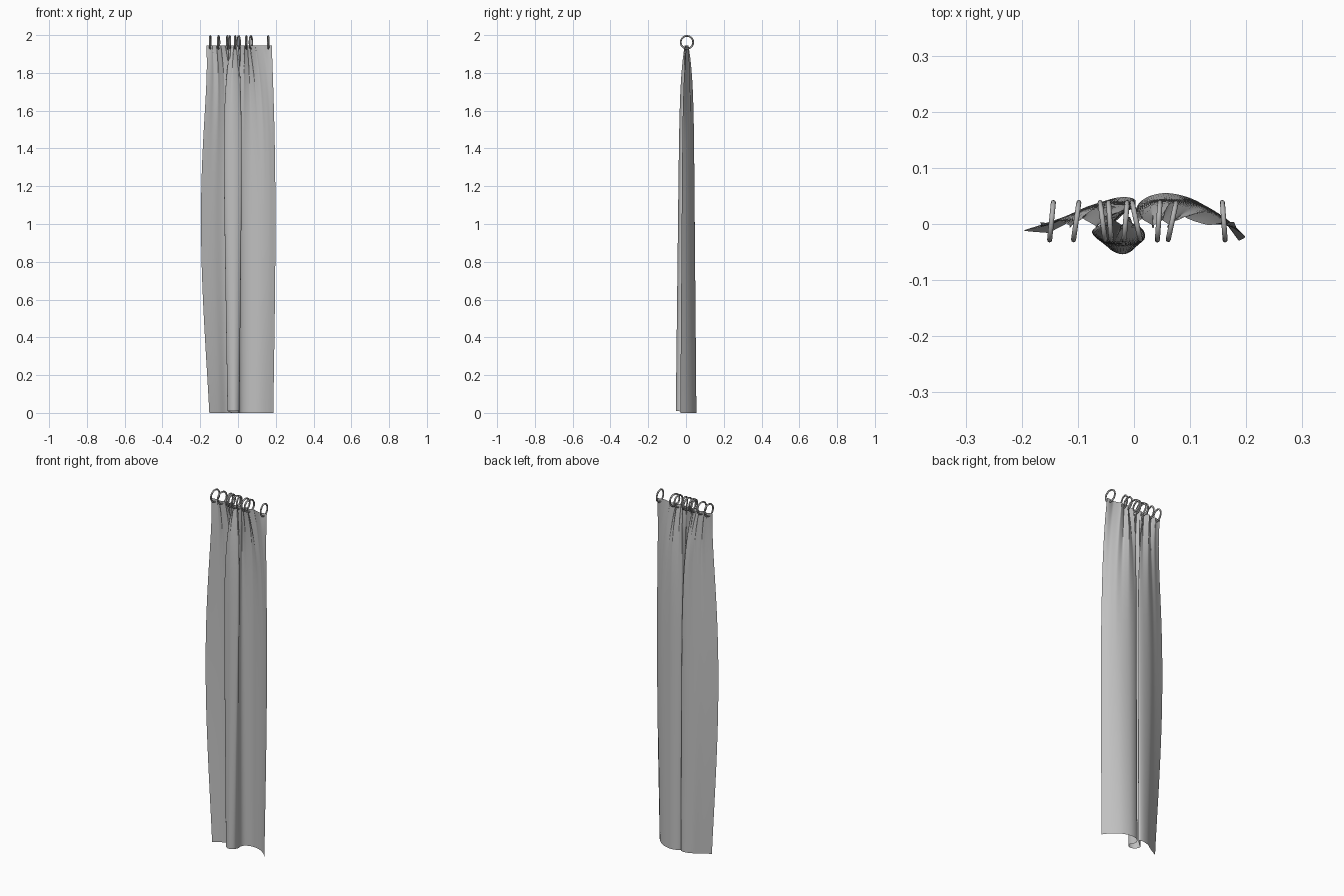
import bpy, math
from mathutils import Vector

default = bpy.data.objects.get("Cube")
if default:
    bpy.data.objects.remove(default)


def make_material(name, value):
    mat = bpy.data.materials.new(name)
    mat.use_nodes = True
    colour = (value, value, value, 1)
    mat.diffuse_color = colour
    mat.node_tree.nodes["Principled BSDF"].inputs["Base Color"].default_value = colour
    return mat


fabric = make_material("grey fabric", 0.53)
metal = make_material("grey metal", 0.45)

TOP, COLUMNS, ROWS = 1.945, 144, 44

# Hem path seen from above: a back fold, a front fold, then a wide back arch
HEM = [(-.152, -.016), (-.1, .012), (-.06, .038), (-.02, .048), (.003, .04),
       (-.025, .012), (-.055, -.018), (-.045, -.043), (-.02, -.054),
       (.002, -.042), (.008, -.018), (.002, .022), (.02, .046),
       (.06, .055), (.11, .042), (.155, .01), (.187, -.03)]

# Ring positions along the top, with the sideways lean of each
RINGS = [(-.147, .007), (-.103, .01), (-.056, -.009), (-.043, -.005), (-.015, .006),
         (.004, -.015), (.044, .005), (.068, .015), (.16, -.005)]


def smooth_path(points, steps=12):
    """Catmull-Rom curve through the points."""
    pts = [Vector(p) for p in points]
    pts = [2 * pts[0] - pts[1]] + pts + [2 * pts[-1] - pts[-2]]
    path = []
    for a, b, c, d in zip(pts, pts[1:], pts[2:], pts[3:]):
        for k in range(steps):
            t = k / steps
            path.append(b + (c - a) * t / 2 + (a * 2 - b * 5 + c * 4 - d) * t * t / 2
                        + (b * 3 - a - c * 3 + d) * t ** 3 / 2)
    return path + [pts[-2]]


def lookup(keys, values, key):
    """Linear interpolation in a sorted list."""
    for i in range(len(keys) - 1):
        if key <= keys[i + 1]:
            f = (key - keys[i]) / (keys[i + 1] - keys[i])
            return values[i] + (values[i + 1] - values[i]) * f
    return values[-1]


# Curtain: the hem folds blend into small pleats at the rings
path = smooth_path(HEM)
lengths = [0]
for p, q in zip(path, path[1:]):
    lengths.append(lengths[-1] + (q - p).length)
spread = len(RINGS) - 0.5
top_keys = [0] + [(i + 0.25) / spread for i in range(len(RINGS))] + [1]
top_x = [-.168] + [r[0] for r in RINGS] + [.179]

verts, faces = [], []
for row in range(ROWS + 1):
    h = 1 - (1 - row / ROWS) ** 1.5
    for col in range(COLUMNS + 1):
        s = col / COLUMNS
        hem = lookup(lengths, path, s * lengths[-1])
        # The front fold widens upwards; the outer panels billow mid-height
        front = min(1, max(0, 2 - abs(s - 0.475) / 0.065))
        billow = (0.29 if hem.x < 0 else 0.06) * (1 - front)
        x = hem.x * (1 + billow * math.sin(math.pi * h ** 1.1))
        x += (hem.x + 0.022) * front * 0.9 * h
        x += (lookup(top_keys, top_x, s) - x) * h ** 8
        pleat = math.tau * (spread * s - 0.25)
        fade = min(1, 8 * s, 8 * (1 - s)) * h ** 7
        x += 0.006 * math.sin(2 * pleat) * fade
        y = hem.y * (1 - 0.36 * h) * (1 - h ** 12)
        y += 0.01 * math.sin(pleat) * fade + 0.003 * h
        lift = 0.01 * front * (1 - h)
        verts.append((x, y, h * TOP + lift))
for row in range(ROWS):
    for col in range(COLUMNS):
        a = row * (COLUMNS + 1) + col
        b = a + COLUMNS + 1
        faces.append((a, a + 1, b + 1, b))
mesh = bpy.data.meshes.new("curtain")
mesh.from_pydata(verts, [], faces)
mesh.materials.append(fabric)
mesh.shade_smooth()
curtain = bpy.data.objects.new("curtain", mesh)
bpy.context.collection.objects.link(curtain)

# Hanging rings
for number, (x, lean) in enumerate(RINGS, 1):
    bpy.ops.mesh.primitive_torus_add(
        major_radius=0.0335, minor_radius=0.0045, major_segments=28, minor_segments=8,
        location=(x, 0.005, 1.962), rotation=(0, math.pi / 2, -math.atan(lean / 0.07)))
    ring = bpy.context.object
    ring.name = f"hanging_ring_{number}"
    ring.data.materials.append(metal)
    ring.data.shade_smooth()
